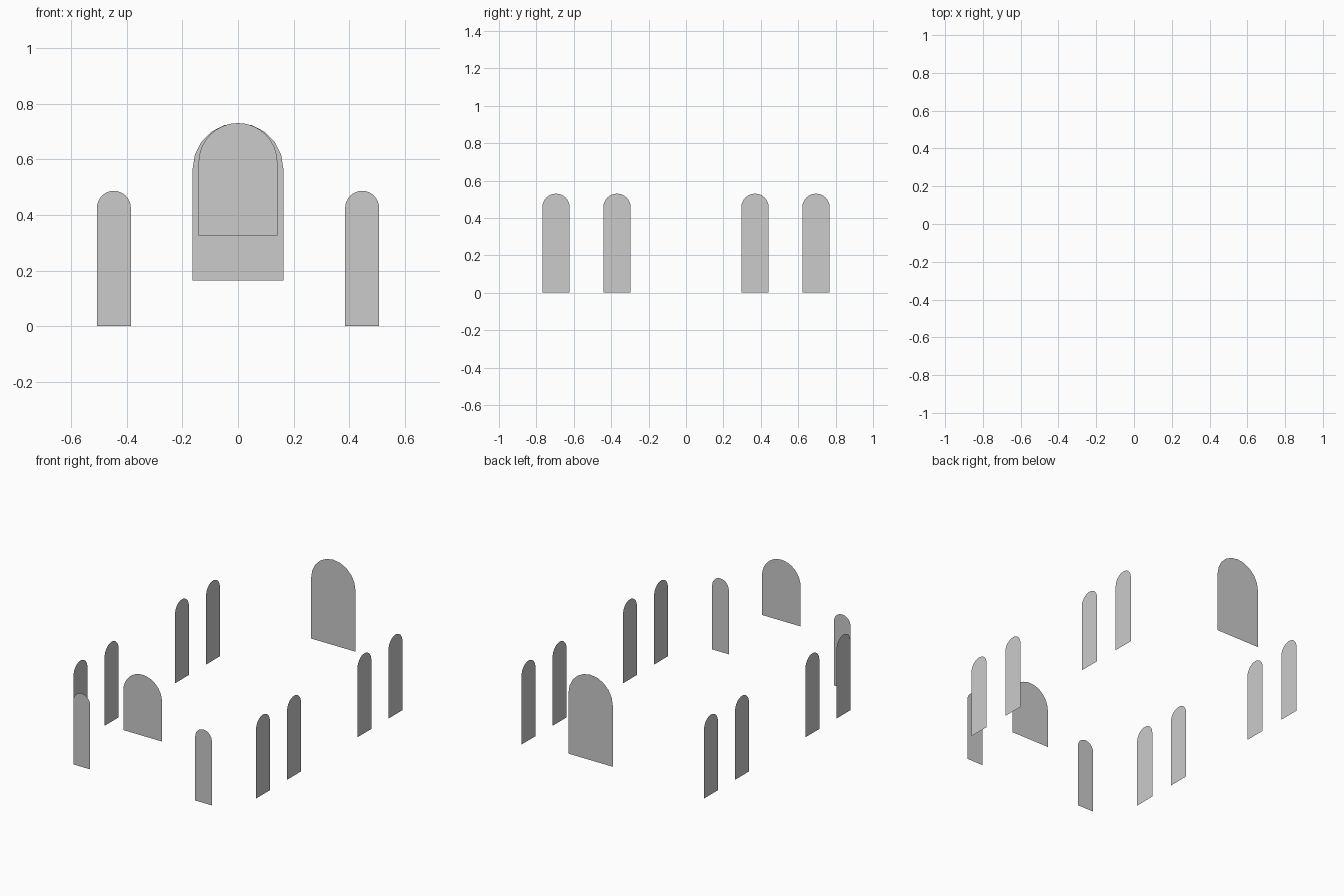
import bpy
from math import pi, cos, sin

if "Cube" in bpy.data.objects:
    bpy.data.objects.remove(bpy.data.objects["Cube"])


def arched_pane(name, centre, half, bottom, top, angle, segments=16):
    """Flat round-topped pane; angle 0 faces -y, rotated about z."""
    spring = top - half
    verts = [(-half, 0, bottom), (half, 0, bottom)]
    verts += [(half * cos(pi * i / segments), 0, spring + half * sin(pi * i / segments))
              for i in range(segments + 1)]
    mesh = bpy.data.meshes.new(name)
    mesh.from_pydata(verts, [], [list(range(len(verts)))])
    mesh.update()
    obj = bpy.data.objects.new(name, mesh)
    obj.location = (centre[0], centre[1], 0)
    obj.rotation_euler = (0, 0, angle)
    bpy.context.collection.objects.link(obj)
    return obj


# Large raised windows on the two end walls
arched_pane("front_large_window", (0, -1), 0.142, 0.326, 0.731, 0)
arched_pane("back_large_window", (0, 1), 0.163, 0.164, 0.731, pi, 10)

for sx, side in ((-1, "left"), (1, "right")):
    # Narrow window beside the front centre
    arched_pane(f"front_{side}_window", (sx * 0.447, -1), 0.061, 0, 0.487, 0)
    # Two pairs of windows along each side wall
    for i, y in enumerate((-0.695, -0.369, 0.369, 0.695)):
        arched_pane(f"{side}_side_window_{i + 1}", (sx * 0.67, y), 0.073, 0, 0.53, sx * pi / 2)
